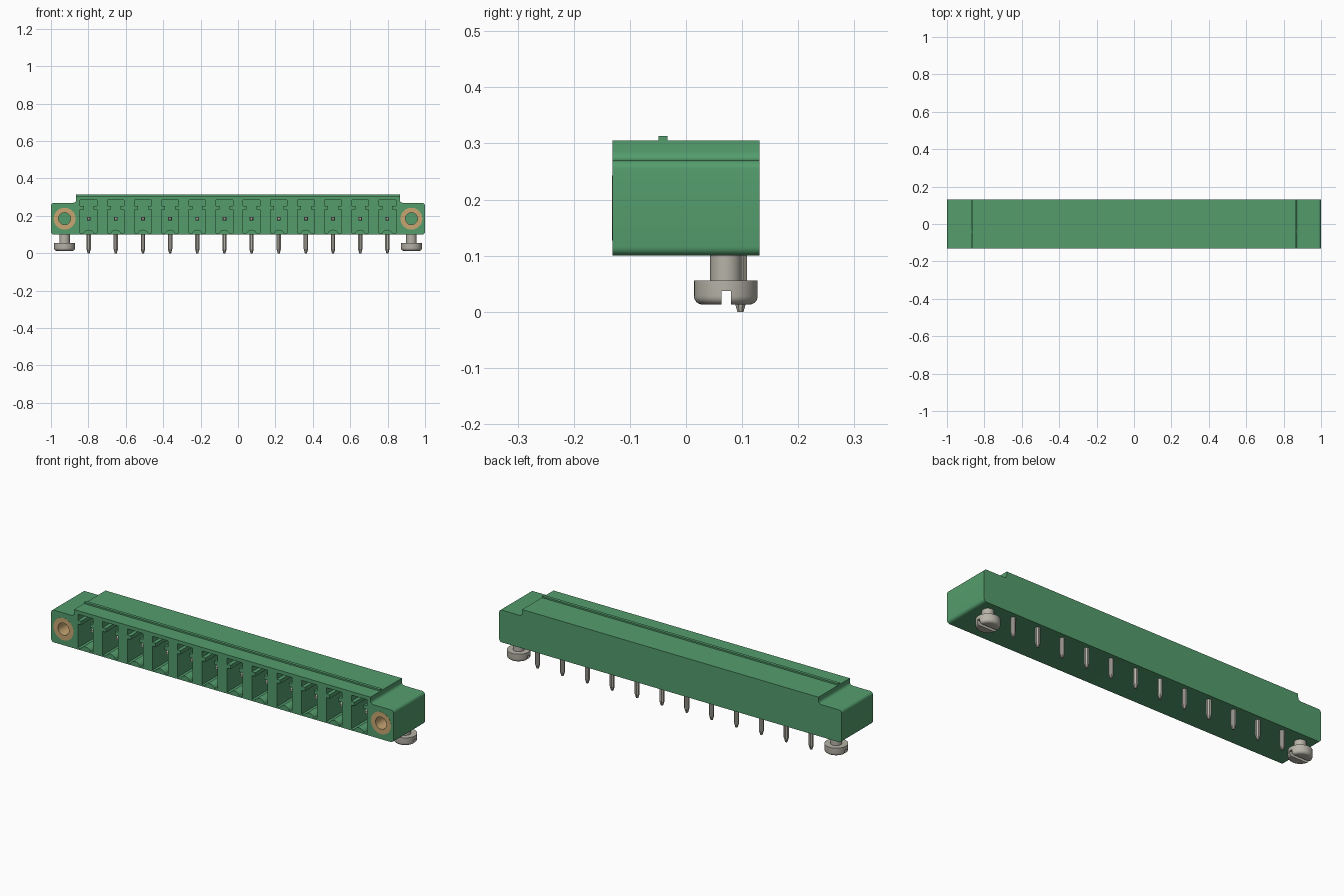
import bpy, bmesh, math
from mathutils import Matrix, Vector

old = bpy.data.objects.get("Cube")
if old:
    bpy.data.objects.remove(old, do_unlink=True)


def material(name, rgb, rough=0.5):
    m = bpy.data.materials.new(name)
    m.use_nodes = True
    m.diffuse_color = (*rgb, 1)
    b = m.node_tree.nodes["Principled BSDF"]
    b.inputs["Base Color"].default_value = (*rgb, 1)
    b.inputs["Roughness"].default_value = rough
    return m


GREEN = material("green plastic", (0.088, 0.335, 0.152))
BRASS = material("brass", (0.57, 0.38, 0.17))
STEEL = material("tinned metal", (0.47, 0.45, 0.39))


def finish(name, bm, mat, smooth=True):
    bmesh.ops.recalc_face_normals(bm, faces=bm.faces)
    me = bpy.data.meshes.new(name)
    bm.to_mesh(me)
    bm.free()
    me.materials.append(mat)
    ob = bpy.data.objects.new(name, me)
    bpy.context.collection.objects.link(ob)
    if smooth:
        shade(ob)
    return ob


def activate(ob):
    bpy.ops.object.select_all(action='DESELECT')
    ob.select_set(True)
    bpy.context.view_layer.objects.active = ob


def shade(ob):
    activate(ob)
    bpy.ops.object.shade_smooth_by_angle(angle=math.radians(35))


def prism(bm, pts, y0, y1):
    """Extrude an x-z outline along y."""
    a = [bm.verts.new((x, y0, z)) for x, z in pts]
    b = [bm.verts.new((x, y1, z)) for x, z in pts]
    bm.faces.new(a)
    bm.faces.new(b[::-1])
    for i in range(len(pts)):
        j = (i + 1) % len(pts)
        bm.faces.new((a[i], a[j], b[j], b[i]))


def box(bm, lo, hi):
    prism(bm, [(lo[0], lo[2]), (hi[0], lo[2]), (hi[0], hi[2]), (lo[0], hi[2])], lo[1], hi[1])


def arc(cx, cz, r, a0, a1, n=6):
    return [(cx + r * math.cos(math.radians(a0 + (a1 - a0) * i / n)),
             cz + r * math.sin(math.radians(a0 + (a1 - a0) * i / n))) for i in range(n + 1)]


def lathe(bm, profile, sides, mat=Matrix(), closed=False):
    """Revolve (radius, height) pairs about z, then place with a matrix."""
    rings = []
    for r, z in profile:
        rings.append([bm.verts.new(mat @ Vector((r * math.cos(t), r * math.sin(t), z)))
                      for t in [2 * math.pi * (k + 0.5) / sides for k in range(sides)]])
    pairs = list(zip(rings, rings[1:]))
    if closed:
        pairs.append((rings[-1], rings[0]))
    else:
        bm.faces.new(rings[0][::-1])
        bm.faces.new(rings[-1])
    for a, b in pairs:
        for i in range(sides):
            j = (i + 1) % sides
            bm.faces.new((a[i], a[j], b[j], b[i]))


def cut(target, cutter):
    cutter.hide_render = True
    mod = target.modifiers.new("cut", 'BOOLEAN')
    mod.object = cutter
    mod.operation = 'DIFFERENCE'
    mod.solver = 'EXACT'
    activate(target)
    bpy.ops.object.modifier_apply(modifier=mod.name)
    bpy.data.objects.remove(cutter, do_unlink=True)
    shade(target)


FRONT, BACK = -0.131, 0.131
PINS = [(i - 5.5) * 0.1452 for i in range(12)]
EAR_X, AXIS_Z = 0.927, 0.185

# Housing: long body with lower rounded ears
half = (arc(0.984, 0.116, 0.016, -90, 0) + arc(0.984, 0.254, 0.016, 0, 90)
        + arc(0.881, 0.286, 0.016, 270, 180) + [(0.865, 0.305)])
outline = half + [(-x, z) for x, z in reversed(half)]
bm = bmesh.new()
prism(bm, outline, FRONT, BACK)
housing = finish("housing", bm, GREEN, False)

# Keyed sockets and round insert holes
bm = bmesh.new()
for px in PINS:
    side = [(0.045, 0.108), (0.045, 0.234), (0.026, 0.234), (0.026, 0.254),
            (0.045, 0.254), (0.045, 0.286)]
    floor = arc(0, 0.096, 0.03, 156, 24, 8)
    pts = floor + side + [(-x, z) for x, z in reversed(side)]
    prism(bm, [(px + x, z) for x, z in pts], FRONT - 0.05, 0.06)
for s in (-1, 1):
    m = Matrix.Translation((s * EAR_X, 0, AXIS_Z)) @ Matrix.Rotation(math.pi / 2, 4, 'X')
    lathe(bm, [(0.058, 0.0), (0.058, 0.2)], 40, m)
cut(housing, finish("socket_cutter", bm, GREEN, False))

# Rib along the top
bm = bmesh.new()
box(bm, (-0.865, -0.049, 0.295), (0.865, -0.033, 0.313))
finish("top_rib", bm, GREEN, False)

# Contacts: horizontal blade in the socket, pin below
for i, px in enumerate(PINS):
    bm = bmesh.new()
    m = Matrix.Translation((px, 0, AXIS_Z)) @ Matrix.Rotation(math.pi / 2, 4, 'X')
    q = math.sqrt(2)
    lathe(bm, [(0.010 * q, -0.07), (0.010 * q, 0.06), (0.006 * q, 0.075)], 4, m)
    finish(f"contact_blade_{i + 1}", bm, STEEL, False)
    bm = bmesh.new()
    lathe(bm, [(0.006, 0.0), (0.0125, 0.022), (0.0125, 0.105)], 8,
          Matrix.Translation((px, 0.097, 0)))
    finish(f"solder_pin_{i + 1}", bm, STEEL, False)

for s, label in ((1, "left"), (-1, "right")):
    # Threaded insert in the ear
    bm = bmesh.new()
    m = Matrix.Translation((s * EAR_X, 0, AXIS_Z)) @ Matrix.Rotation(math.pi / 2, 4, 'X')
    lathe(bm, [(0.032, -0.002), (0.0585, -0.002), (0.0585, 0.1315), (0.032, 0.1315)], 40, m, True)
    finish(f"{label}_insert", bm, BRASS)

    # Slotted mounting screw underneath
    bm = bmesh.new()
    rounded = arc(0.042, 0.028, 0.015, -90, 0)
    lathe(bm, rounded + [(0.057, 0.056), (0.028, 0.056), (0.028, 0.105)], 40,
          Matrix.Translation((s * EAR_X, 0.071, 0)))
    screw = finish(f"{label}_screw", bm, STEEL)
    bm = bmesh.new()
    box(bm, (s * EAR_X - 0.1, 0.063, -0.02), (s * EAR_X + 0.1, 0.080, 0.037))
    cut(screw, finish("slot_cutter", bm, STEEL, False))
